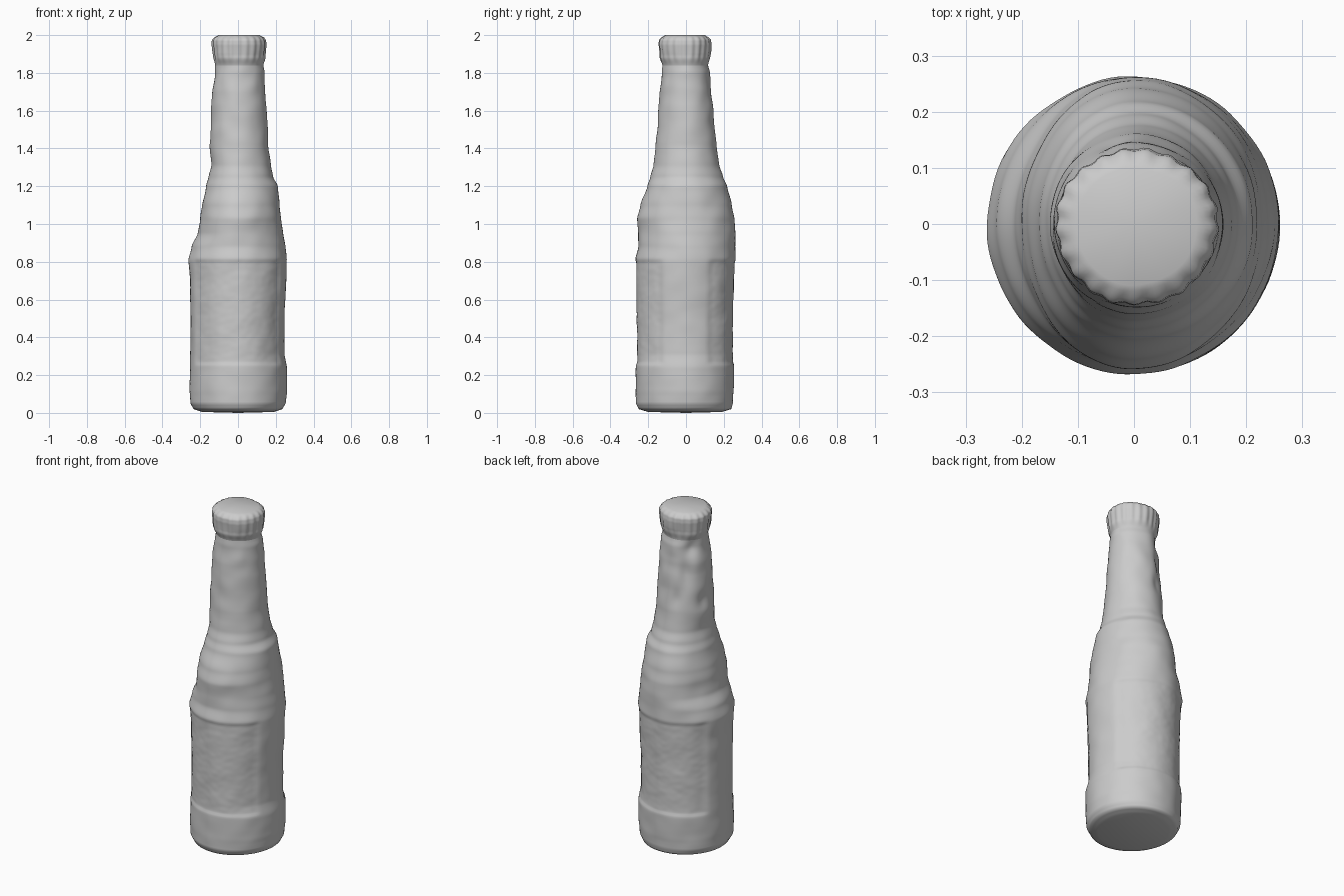
import bpy, bmesh, math
from mathutils import Vector, noise

SEG = 112
# silhouette sections: z, left, right, front, back extents
SECTIONS = [
    (0.005, .19, .19, .20, .19), (0.02, .235, .235, .25, .24), (0.05, .252, .252, .265, .248),
    (0.12, .256, .26, .267, .252), (0.24, .255, .26, .265, .256), (0.31, .252, .245, .264, .254),
    (0.50, .252, .246, .266, .254), (0.70, .254, .256, .268, .260), (0.81, .262, .258, .269, .263),
    (0.88, .245, .250, .252, .261), (0.95, .212, .240, .254, .261), (1.03, .200, .229, .260, .257),
    (1.10, .190, .220, .240, .242), (1.20, .168, .212, .206, .218), (1.25, .155, .186, .188, .196),
    (1.31, .142, .174, .173, .177), (1.42, .150, .160, .160, .160), (1.55, .145, .154, .149, .147),
    (1.70, .136, .144, .140, .137), (1.80, .122, .139, .127, .124), (1.84, .120, .130, .122, .116),
    (1.88, .129, .142, .139, .126), (1.95, .137, .150, .147, .135), (1.975, .135, .147, .144, .133),
    (1.99, .120, .135, .128, .118), (2.0, .100, .112, .110, .100)]

# dents: angle in degrees, z, angular width, height, depth
DENTS = [(125, 1.66, 16, .09, .016), (165, 1.48, 14, .05, .012), (140, 1.80, 16, .04, .012),
         (105, 1.50, 12, .05, .008), (-55, .97, 22, .06, .006), (135, .98, 25, .06, .006)]


def section(z):
    for a, b in zip(SECTIONS, SECTIONS[1:]):
        if z <= b[0]:
            t = (z - a[0]) / (b[0] - a[0])
            if 0.1 < z < 1.9:
                t = t * .5 + .5 * t * t * (3 - 2 * t)
            return [p + (q - p) * t for p, q in zip(a[1:], b[1:])]
    return SECTIONS[-1][1:]


def smooth(a, b, v):
    t = min(1, max(0, (v - a) / (b - a)))
    return t * t * (3 - 2 * t)


def point(z, i):
    ang = 2 * math.pi * i / SEG
    c, s = math.cos(ang), math.sin(ang)
    left, right, front, back = section(z)
    x, y = c * (right if c > 0 else left), s * (back if s > 0 else front)
    depth = 0
    for da, dz, wa, wz, d in DENTS:
        diff = (math.degrees(ang) - da + 180) % 360 - 180
        depth += d * math.exp(-(diff / wa) ** 2 - ((z - dz) / wz) ** 2)
    # sunken front and back labels with plain side strips
    label = smooth(.25, .27, z) * (1 - smooth(.79, .82, z)) * smooth(.42, .56, abs(s))
    p = Vector((x, y, z))
    depth += label * (.006 + .0012 * noise.noise(p * 35))
    # uneven hand-cast surface, stronger on the neck and cap
    rough = .003 + .003 * smooth(1.3, 1.8, z)
    depth += rough * noise.noise(p * 11) * smooth(.02, .1, z)
    if 1.84 < z < 1.99:
        depth += .0025 * math.sin(21 * ang) * smooth(1.84, 1.9, z)
    r = math.hypot(x, y)
    k = (r - depth) / r
    return (x * k, y * k, z)


def loft(name, levels, bottom=None, top=None):
    bm = bmesh.new()
    rings = [[bm.verts.new(point(z, i)) for i in range(SEG)] for z in levels]
    for a, b in zip(rings, rings[1:]):
        for i in range(SEG):
            j = (i + 1) % SEG
            bm.faces.new((a[i], a[j], b[j], b[i]))
    for ring, z, flip in ((rings[0], bottom, True), (rings[-1], top, False)):
        if z is None:
            continue
        centre = bm.verts.new((0, 0, z))
        for i in range(SEG):
            pair = (ring[i], ring[(i + 1) % SEG])
            bm.faces.new((*(pair[::-1] if flip else pair), centre))
    mesh = bpy.data.meshes.new(name)
    bm.to_mesh(mesh)
    bm.free()
    obj = bpy.data.objects.new(name, mesh)
    bpy.context.collection.objects.link(obj)
    mesh.shade_smooth()
    return obj


# bottle body with rounded base, label recess, shoulder and neck
base = [.005, .01, .015, .02, .03, .04]
loft("bottle_body", base + [.05 + (1.84 - .05) * k / 200 for k in range(201)], bottom=0.0)
# crimped cap
loft("bottle_cap", [1.84 + .16 * k / 28 for k in range(29)], top=2.0)
